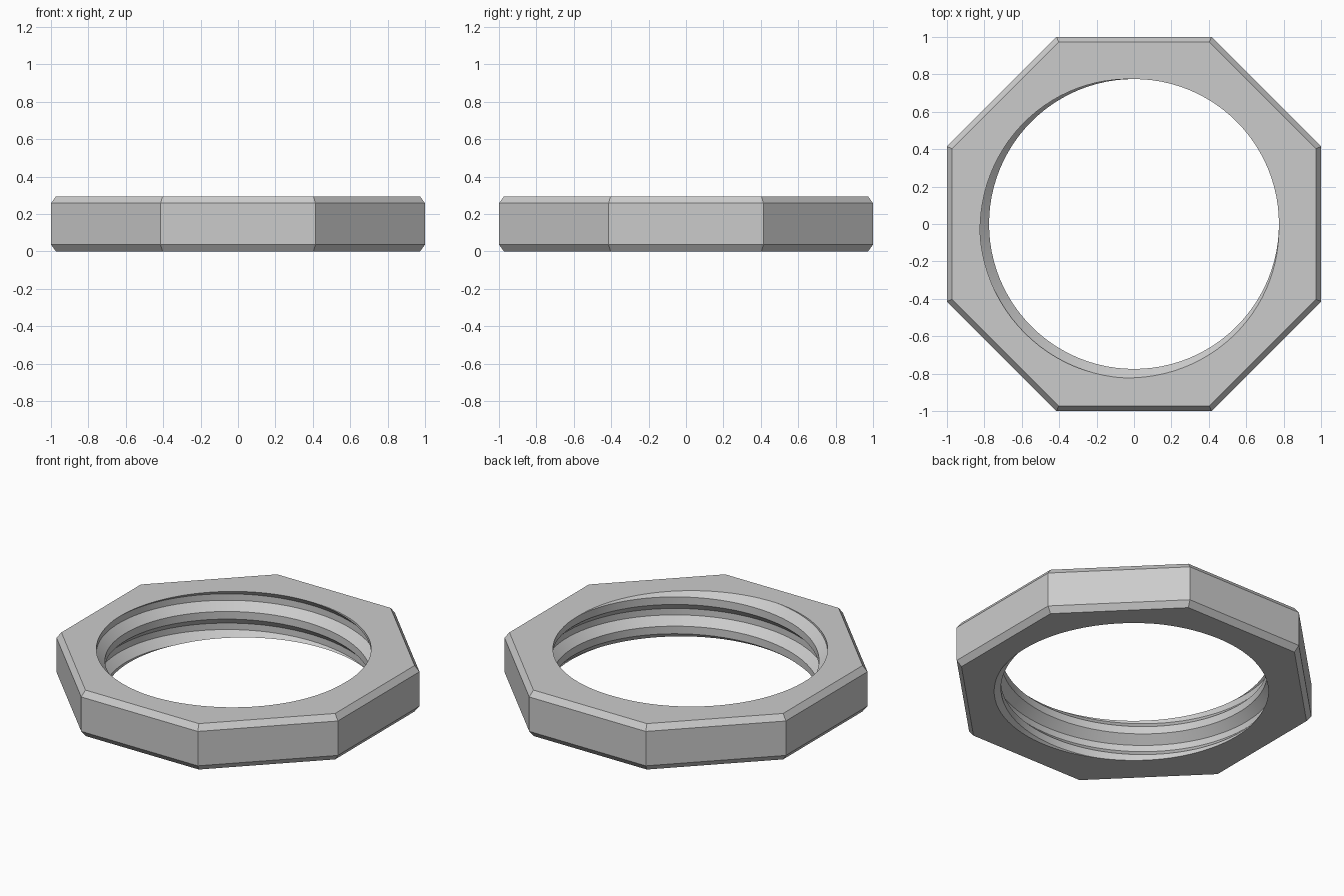
import bpy, bmesh, math
from mathutils import Vector

if "Cube" in bpy.data.objects:
    bpy.data.objects.remove(bpy.data.objects["Cube"])

HEIGHT = 0.295
CHAMFER_IN, CHAMFER_UP = 0.027, 0.037
CREST, ROOT, PITCH = 0.775, 0.825, 0.188
STEPS = 96

metal = bpy.data.materials.new("grey metal")
metal.use_nodes = True
colour = (0.6, 0.6, 0.6, 1)
metal.diffuse_color = colour
metal.node_tree.nodes["Principled BSDF"].inputs["Base Color"].default_value = colour


def add_object(name, bm):
    bmesh.ops.recalc_face_normals(bm, faces=bm.faces)
    mesh = bpy.data.meshes.new(name)
    bm.to_mesh(mesh)
    bm.free()
    mesh.materials.append(metal)
    obj = bpy.data.objects.new(name, mesh)
    bpy.context.collection.objects.link(obj)
    return obj


def bridge(bm, a, b, closed):
    for i in range(len(a) if closed else len(a) - 1):
        j = (i + 1) % len(a)
        bm.faces.new((a[i], a[j], b[j], b[i]))


# Octagonal body with chamfered rims
bm = bmesh.new()
rings = []
for flat, z in ((1 - CHAMFER_IN, 0), (1, CHAMFER_UP),
                (1, HEIGHT - CHAMFER_UP), (1 - CHAMFER_IN, HEIGHT)):
    r = flat / math.cos(math.pi / 8)
    angles = [(i + 0.5) * math.pi / 4 for i in range(8)]
    rings.append([bm.verts.new((r * math.cos(a), r * math.sin(a), z)) for a in angles])
for low, high in zip(rings, rings[1:]):
    bridge(bm, low, high, True)
bm.faces.new(rings[0])
bm.faces.new(rings[-1])
nut = add_object("octagonal_nut", bm)

# Screw-shaped cutter: a trapezoid thread swept along a right-handed helix
bm = bmesh.new()
thread = ((CREST, -0.13), (CREST, 0.13), (ROOT, 0.39), (ROOT, 0.61))
columns = []
for i in range(STEPS + 1):
    turn = i / STEPS
    a = turn * math.tau
    columns.append([
        bm.verts.new((r * math.cos(a), r * math.sin(a),
                      HEIGHT + PITCH * (turn - 0.125 + k + phase)))
        for k in range(-5, 4) for r, phase in thread])
for left, right in zip(columns, columns[1:]):
    bridge(bm, left, right, False)
bmesh.ops.remove_doubles(bm, verts=bm.verts, dist=0.0001)

# Trim the screw level beyond both faces and cap it
for z, direction in ((-0.1, -1), (HEIGHT + 0.1, 1)):
    cut = bmesh.ops.bisect_plane(
        bm, geom=bm.verts[:] + bm.edges[:] + bm.faces[:], plane_co=Vector((0, 0, z)),
        plane_no=Vector((0, 0, direction)), clear_outer=True)
    rim = [e for e in cut["geom_cut"] if isinstance(e, bmesh.types.BMEdge)]
    bmesh.ops.contextual_create(bm, geom=rim)
cutter = add_object("thread_cutter", bm)
cutter.hide_render = True

# Cut the threaded hole
cut = nut.modifiers.new("threaded hole", "BOOLEAN")
cut.operation = "DIFFERENCE"
cut.solver = "EXACT"
cut.object = cutter
bpy.ops.object.select_all(action="DESELECT")
nut.select_set(True)
bpy.context.view_layer.objects.active = nut
bpy.ops.object.modifier_apply(modifier=cut.name)
bpy.data.objects.remove(cutter)
bpy.ops.object.shade_smooth_by_angle(angle=math.radians(25))
